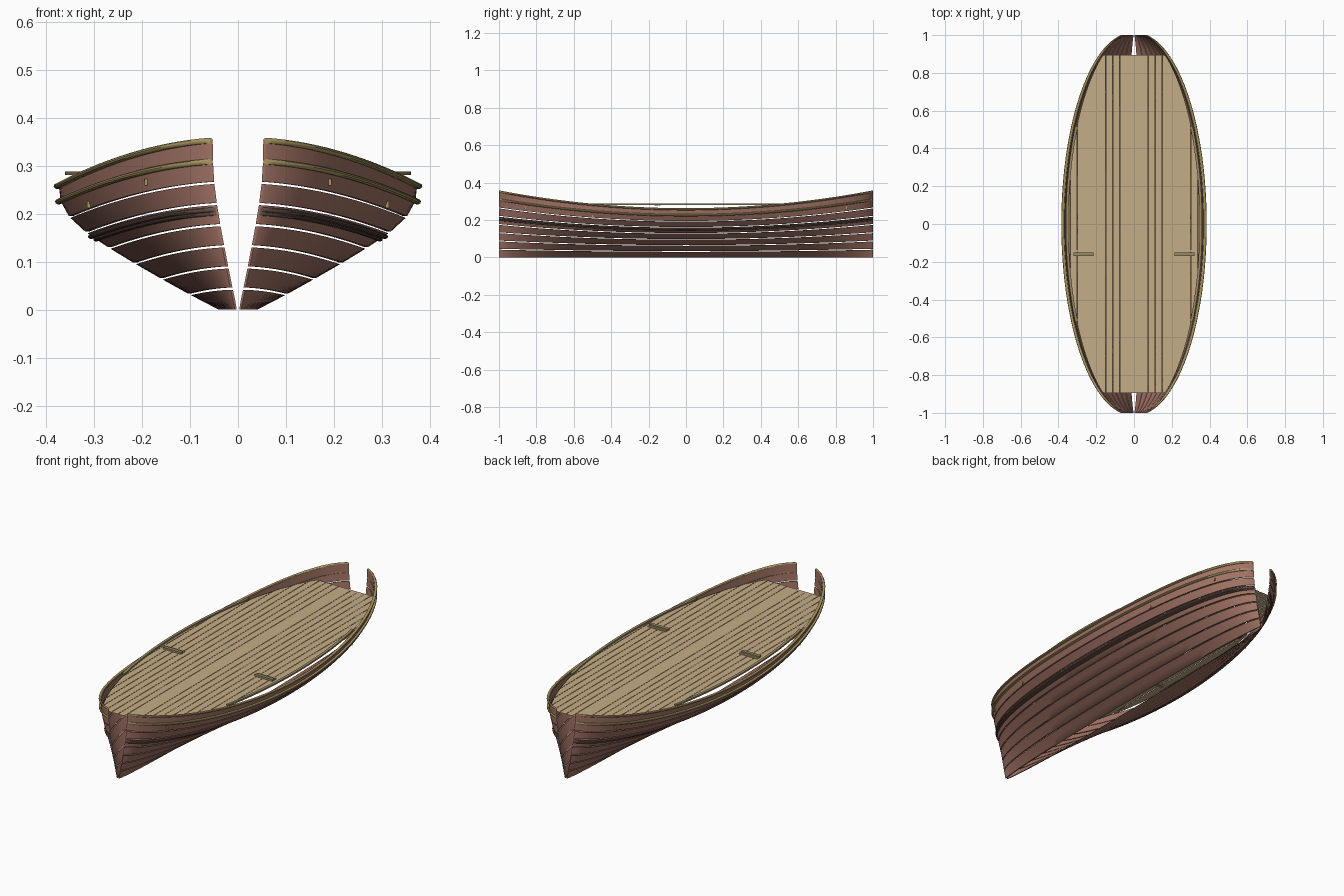
import bpy, bmesh, math

if "Cube" in bpy.data.objects:
    bpy.data.objects.remove(bpy.data.objects["Cube"])

def material(name, rgb):
    m = bpy.data.materials.new(name)
    m.diffuse_color = (*rgb, 1)
    m.use_nodes = True
    m.node_tree.nodes["Principled BSDF"].inputs["Base Color"].default_value = m.diffuse_color
    return m

RED = material("red_wood", (0.36, 0.17, 0.13))
DARK = material("dark_wood", (0.14, 0.085, 0.065))
GOLD = material("gold_trim", (0.40, 0.31, 0.12))
TAN = material("deck_wood", (0.56, 0.42, 0.24))
BROWN = material("step_wood", (0.32, 0.25, 0.13))

# Hull shape: half-breadth at nine heights, elliptical plan, rising sheer
HALF = [0.04, 0.102, 0.16, 0.216, 0.269, 0.317, 0.352, 0.370, 0.374]
STEPS = 64
YS = [-math.cos(math.pi * i / STEPS) for i in range(STEPS + 1)]

def plan(y):
    return math.sqrt(1 - (y / 1.012) ** 2)

def sheer(y):
    return 0.258 + 0.095 * y * y

def breadth(t):
    k = min(int(t * 8), 7)
    return HALF[k] + (HALF[k + 1] - HALF[k]) * (t * 8 - k)

def hull_point(t, y, out=0.0):
    return breadth(t) * plan(y) + out, t * sheer(y)

def finish(name, bm, mat, mirror=True):
    bmesh.ops.recalc_face_normals(bm, faces=bm.faces)
    me = bpy.data.meshes.new(name)
    bm.to_mesh(me)
    bm.free()
    me.materials.append(mat)
    ob = bpy.data.objects.new(name, me)
    bpy.context.collection.objects.link(ob)
    if mirror:
        ob.modifiers.new("mirror", 'MIRROR').use_mirror_merge = False
    bpy.ops.object.select_all(action='DESELECT')
    ob.select_set(True)
    bpy.context.view_layer.objects.active = ob
    bpy.ops.object.shade_smooth_by_angle(angle=math.radians(35))
    return ob

def sweep(name, section, mat, ys=YS):
    """Skin a closed (x, z) section along the boat."""
    bm = bmesh.new()
    rings = [[bm.verts.new((x, y, z)) for x, z in section(y)] for y in ys]
    n = len(rings[0])
    for a, b in zip(rings, rings[1:]):
        for i in range(n):
            j = (i + 1) % n
            bm.faces.new((a[i], a[j], b[j], b[i]))
    bm.faces.new(rings[0])
    bm.faces.new(rings[-1])
    return finish(name, bm, mat)

def tube(name, t, out, rx, rz, mat):
    def section(y):
        cx, cz = hull_point(t, y, out)
        return [(cx + rx * math.cos(a), cz + rz * math.sin(a))
                for a in (math.tau * k / 10 for k in range(10))]
    return sweep(name, section, mat)

# Hull strakes with narrow open seams
for i in range(8):
    lo = i / 8 + (0.007 if i else 0)
    hi = (i + 1) / 8 - (0.007 if i < 7 else 0)
    def strake(y, lo=lo, hi=hi):
        th = 0.004 + 0.004 * plan(y)
        ts = [lo, (lo + hi) / 2, hi]
        return ([hull_point(t, y) for t in ts] +
                [hull_point(t, y, -min(th, breadth(t) * plan(y) * 0.6)) for t in reversed(ts)])
    sweep(f"hull_strake_{i + 1}", strake, RED)

# Gunwale, upper rubbing strip and dark wale
tube("gunwale_rail", 1.0, 0.003, 0.008, 0.006, GOLD)
tube("rubbing_strip", 0.875, 0.004, 0.008, 0.006, GOLD)
tube("wale_upper", 0.592, 0.002, 0.007, 0.005, DARK)
tube("wale_lower", 0.568, 0.001, 0.006, 0.004, DARK)

# Flat deck of thin lengthwise boards, cut square at both ends
DECK_Z, DECK_END, PITCH, GAP = 0.279, 0.895, 0.0375, 0.0016
bm = bmesh.new()
def deck_end(x):
    r = min(abs(x) / 0.352, 1)
    return min(DECK_END, 1.01 * math.sqrt(1 - r * r))
for k in range(10):
    x0, x1 = k * PITCH + (GAP / 2 if k else 0), min((k + 1) * PITCH - GAP / 2, 0.351)
    if x1 <= x0:
        continue
    xs = [x0 + (x1 - x0) * j / 4 for j in range(5)]
    pts = [(x, deck_end(x)) for x in xs] + [(x, -deck_end(x)) for x in reversed(xs)]
    bm.faces.new([bm.verts.new((x, y, DECK_Z)) for x, y in pts])
for f in bm.faces:
    f.normal_update()
finish("deck_boards", bm, TAN)

# Low edge rail along the middle of the deck
def edge_rail(y):
    x = 0.354 * plan(y)
    return [(x - 0.007, 0.281), (x + 0.007, 0.281), (x + 0.007, 0.289), (x - 0.007, 0.289)]
sweep("deck_edge_rail", edge_rail, BROWN, [-0.52 + 1.04 * i / 32 for i in range(33)])

def box(name, loc, size, mat, tilt=0.0):
    bm = bmesh.new()
    bmesh.ops.create_cube(bm, size=1)
    bmesh.ops.scale(bm, vec=size, verts=bm.verts)
    ob = finish(name, bm, mat, False)
    ob.location = loc
    ob.rotation_euler.x = tilt
    return ob

# Steps on the deck and small fittings on the hull sides
for s, side in ((-1, "left"), (1, "right")):
    box(f"step_{side}", (s * 0.267, -0.16, 0.283), (0.105, 0.018, 0.012), BROWN)
    box(f"step_back_{side}", (s * 0.267, -0.142, 0.281), (0.105, 0.01, 0.006), TAN)
    for y, t in ((-0.86, 0.81), (-0.5, 0.78), (0.5, 0.78), (0.86, 0.81)):
        x, z = hull_point(t, y, 0.002)
        box(f"side_cleat_{side}", (s * x, y, z), (0.007, 0.007, 0.014), GOLD)
